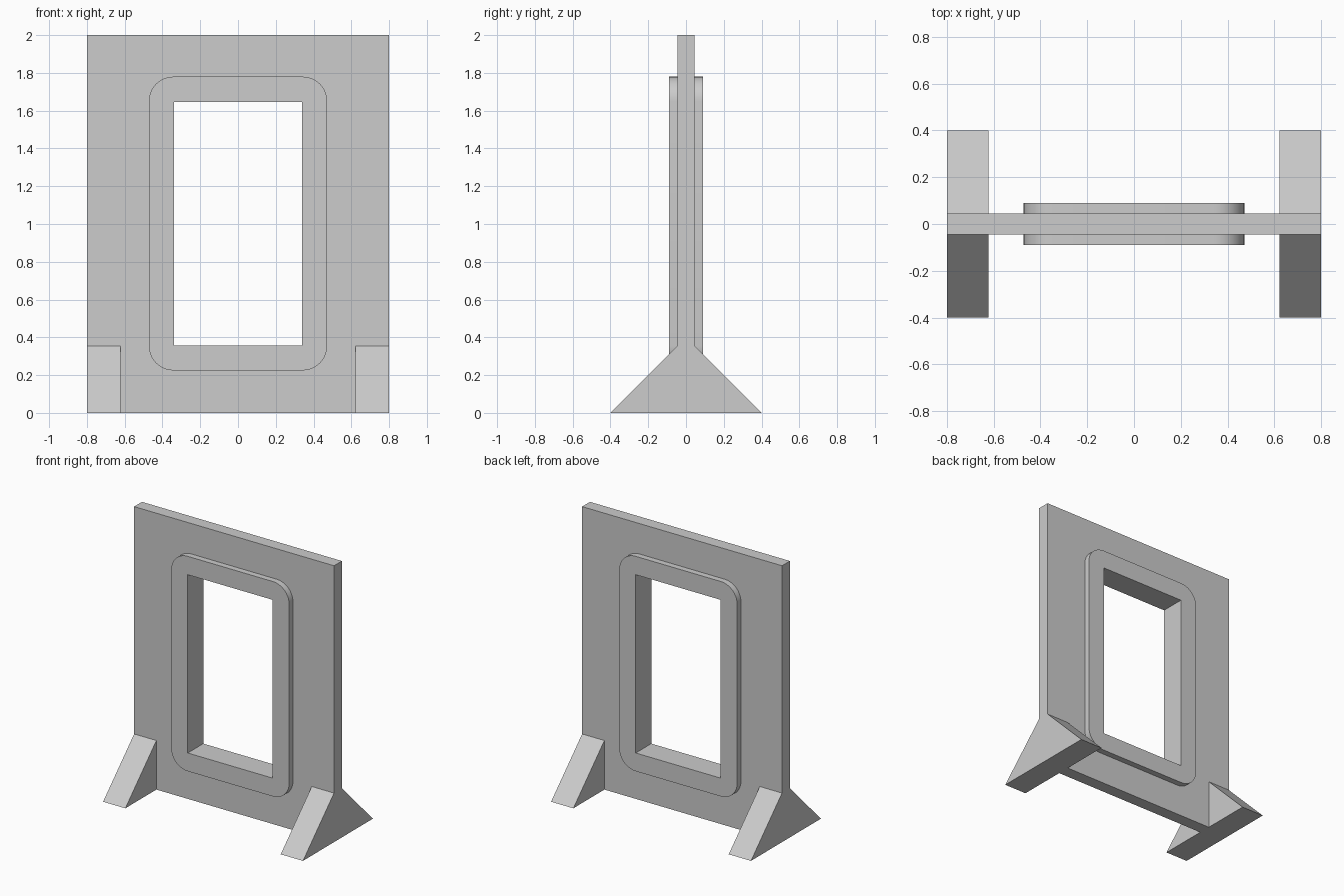
import bpy, bmesh, math
from mathutils import Vector

cube = bpy.data.objects.get("Cube")
if cube:
    bpy.data.objects.remove(cube, do_unlink=True)

GREY = (0.604, 0.604, 0.604, 1.0)
mat = bpy.data.materials.new("plain grey")
mat.use_nodes = True
mat.diffuse_color = GREY
mat.node_tree.nodes["Principled BSDF"].inputs["Base Color"].default_value = GREY


def rectangle(half_width, bottom, top, radius=0.0, steps=10):
    """Outline in the xz plane, with rounded corners if a radius is given."""
    if not radius:
        return [(half_width, top), (-half_width, top),
                (-half_width, bottom), (half_width, bottom)]
    w = half_width - radius
    centres = [(w, top - radius), (-w, top - radius),
               (-w, bottom + radius), (w, bottom + radius)]
    points = []
    for corner, (cx, cz) in enumerate(centres):
        for i in range(steps + 1):
            a = math.pi / 2 * (corner + i / steps)
            points.append((cx + radius * math.cos(a), cz + radius * math.sin(a)))
    return points


def finish(name, bm):
    bmesh.ops.recalc_face_normals(bm, faces=bm.faces)
    mesh = bpy.data.meshes.new(name)
    bm.to_mesh(mesh)
    bm.free()
    mesh.materials.append(mat)
    obj = bpy.data.objects.new(name, mesh)
    bpy.context.collection.objects.link(obj)
    return obj


def extrude(bm, offset):
    result = bmesh.ops.extrude_face_region(bm, geom=bm.faces[:])
    verts = [g for g in result["geom"] if isinstance(g, bmesh.types.BMVert)]
    bmesh.ops.translate(bm, verts=verts, vec=Vector(offset))


def ring(name, outer, inner, half_depth):
    """Plate with a hole, extruded along y."""
    bm = bmesh.new()
    for outline in (outer, inner):
        vs = [bm.verts.new((x, -half_depth, z)) for x, z in outline]
        for a, b in zip(vs, vs[1:] + vs[:1]):
            bm.edges.new((a, b))
    bmesh.ops.triangle_fill(bm, edges=bm.edges[:], use_beauty=True)
    extrude(bm, (0, 2 * half_depth, 0))
    return finish(name, bm)


def wedge(name, x, width, side):
    """Triangular foot leaning against the panel on one side."""
    bm = bmesh.new()
    profile = [(PANEL, 0), (0.4, 0), (PANEL, 0.4 - PANEL)]
    bm.faces.new([bm.verts.new((x, side * y, z)) for y, z in profile])
    extrude(bm, (width, 0, 0))
    return finish(name, bm)


PANEL = 0.045
rim_outline = rectangle(0.472, 0.225, 1.78, 0.13)

# Upright panel, with the raised rim set into it
ring("panel", rectangle(0.8, 0, 2), rim_outline, PANEL)
rim = ring("window_rim", rim_outline, rectangle(0.34, 0.357, 1.647), 0.089)

# Smooth the rounded rim corners
bpy.ops.object.select_all(action='DESELECT')
rim.select_set(True)
bpy.context.view_layer.objects.active = rim
bpy.ops.object.shade_smooth_by_angle(angle=math.radians(30))

# Four supporting feet
for side_name, x in (("left", 0.622), ("right", -0.8)):
    for end_name, side in (("front", -1), ("back", 1)):
        wedge(f"{end_name}_{side_name}_foot", x, 0.178, side)
